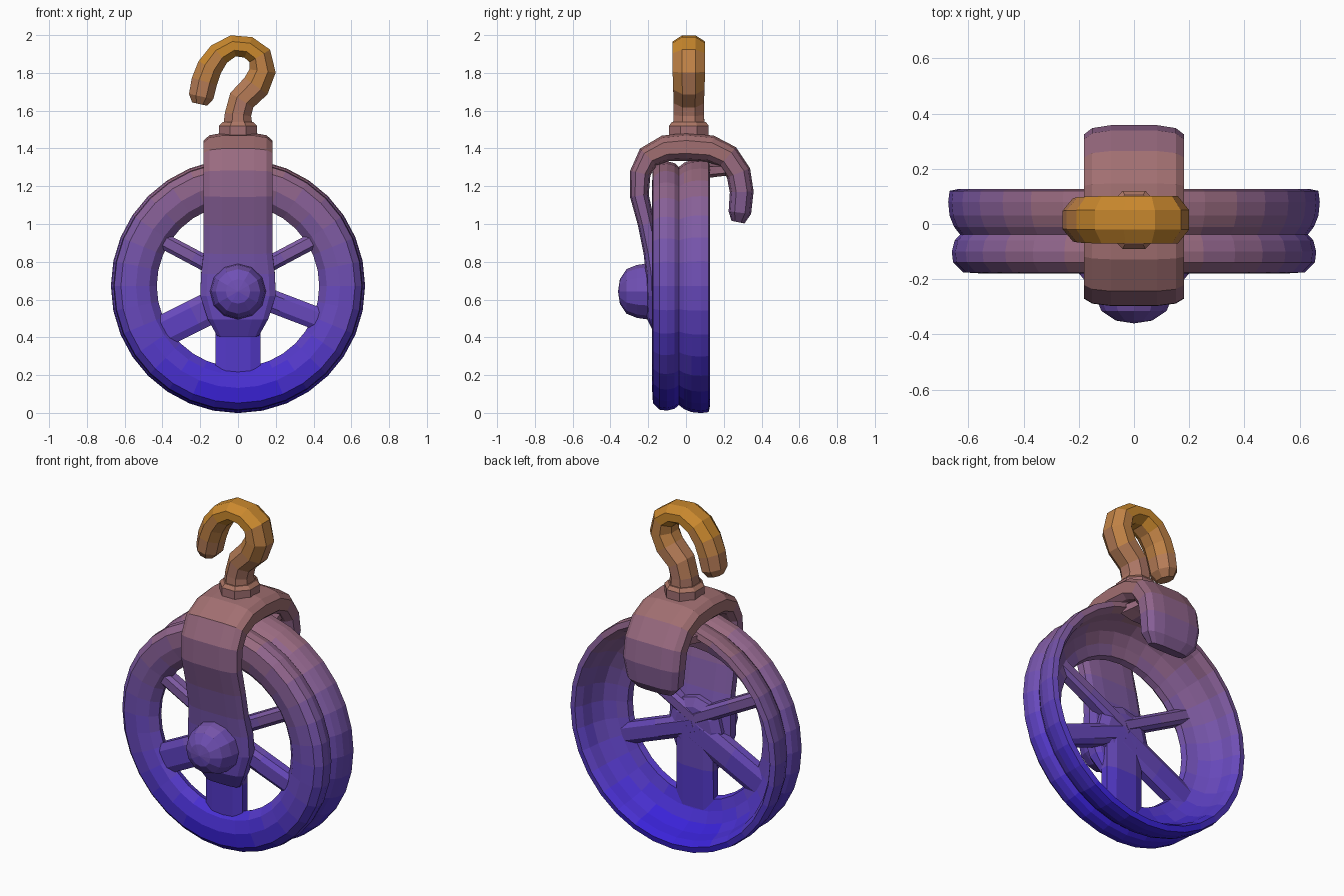
import bpy, bmesh, math
from mathutils import Vector

if "Cube" in bpy.data.objects:
    bpy.data.objects.remove(bpy.data.objects["Cube"])

# Height-banded colours: blue at the base, mauve in the middle, orange on top
STOPS = [(0.0, (0.03, 0.01, 0.70)), (0.9, (0.20, 0.10, 0.38)),
         (1.45, (0.36, 0.16, 0.16)), (2.0, (0.62, 0.26, 0.01))]
BANDS = 16
mats = []
for i in range(BANDS):
    z = (i + 0.5) * 2 / BANDS
    for (z0, a), (z1, b) in zip(STOPS, STOPS[1:]):
        if z0 <= z <= z1:
            c = Vector(a).lerp(Vector(b), (z - z0) / (z1 - z0))
    m = bpy.data.materials.new(f"height_tint_{i}")
    m.diffuse_color = (*c, 1)
    m.use_nodes = True
    m.node_tree.nodes["Principled BSDF"].inputs["Base Color"].default_value = m.diffuse_color
    mats.append(m)


def finish(name, bm):
    bmesh.ops.remove_doubles(bm, verts=bm.verts, dist=1e-4)
    bmesh.ops.recalc_face_normals(bm, faces=bm.faces)
    used = []
    for f in bm.faces:
        k = min(BANDS - 1, max(0, int(f.calc_center_median().z / 2 * BANDS)))
        if k not in used:
            used.append(k)
        f.material_index = used.index(k)
    mesh = bpy.data.meshes.new(name)
    bm.to_mesh(mesh)
    bm.free()
    for k in used:
        mesh.materials.append(mats[k])
    ob = bpy.data.objects.new(name, mesh)
    bpy.context.collection.objects.link(ob)
    return ob


def bridge(bm, a, b):
    n = len(a)
    for i in range(n):
        bm.faces.new((a[i], a[(i + 1) % n], b[(i + 1) % n], b[i]))


def sweep(name, path, plane="xz", offset=0.0, sides=8, power=2.0):
    """Sweep a super-ellipse; path = (u, z, half thickness, half width)."""
    bm = bmesh.new()
    rings = []
    # Scale so the flat sides reach the given half sizes
    grow = math.cos(math.pi / sides) ** (-2 / power)
    for i, (u, z, t, w) in enumerate(path):
        p, q = path[max(i - 1, 0)], path[min(i + 1, len(path) - 1)]
        tan = Vector((q[0] - p[0], q[1] - p[1])).normalized()
        ring = []
        for k in range(sides):
            a = 2 * math.pi * (k + 0.5) / sides
            c, s = math.cos(a), math.sin(a)
            c = math.copysign(abs(c) ** (2 / power), c) * t * grow
            s = math.copysign(abs(s) ** (2 / power), s) * w * grow
            pu, pz = u - tan.y * c, z + tan.x * c
            co = (pu, offset + s, pz) if plane == "xz" else (offset + s, pu, pz)
            ring.append(bm.verts.new(co))
        rings.append(ring)
    for a, b in zip(rings, rings[1:]):
        bridge(bm, a, b)
    bm.faces.new(rings[0])
    bm.faces.new(rings[-1])
    return finish(name, bm)


def lathe(name, profile, cz, sides, closed=False):
    """Revolve (radius, y) points around the horizontal axle at height cz."""
    bm = bmesh.new()
    rings = []
    for r, y in profile:
        if r == 0:
            rings.append([bm.verts.new((0, y, cz))])
            continue
        rings.append([bm.verts.new((r * math.cos(2 * math.pi * k / sides), y,
                                    cz + r * math.sin(2 * math.pi * k / sides)))
                      for k in range(sides)])
    pairs = list(zip(rings, rings[1:])) + ([(rings[-1], rings[0])] if closed else [])
    for a, b in pairs:
        if len(a) == 1 or len(b) == 1:
            tip, ring = (a[0], b) if len(a) == 1 else (b[0], a)
            for i in range(sides):
                bm.faces.new((tip, ring[i], ring[(i + 1) % sides]))
        else:
            bridge(bm, a, b)
    return finish(name, bm)


WZ = 0.672  # wheel centre height

# Grooved rim: rounded front bead, thin flared wall open at the back
lathe("wheel_rim", [(0.43, -0.12), (0.47, -0.16), (0.54, -0.18), (0.62, -0.175),
                    (0.655, -0.14), (0.66, -0.10), (0.65, -0.06), (0.63, -0.038),
                    (0.652, -0.01), (0.668, 0.03), (0.673, 0.08), (0.668, 0.12),
                    (0.635, 0.127), (0.61, 0.09), (0.595, 0.03), (0.56, -0.03),
                    (0.50, -0.065), (0.44, -0.085)], WZ, 32, closed=True)

# Spokes: (tip x, tip z, root z, half width)
spokes = {"upper_right": (0.47, 0.95, 0.70, 0.042),
          "upper_left": (-0.47, 0.95, 0.70, 0.042),
          "lower_right": (0.47, 0.48, 0.66, 0.06),
          "lower_left": (-0.46, 0.40, 0.63, 0.085),
          "bottom": (0.0, 0.18, 0.65, 0.12)}
for label, (x, z, root, h) in spokes.items():
    sweep(f"spoke_{label}", [(0, root, h, 0.045), (x / 2, (root + z) / 2, h, 0.042),
                             (x, z, h, 0.04)], offset=-0.105, power=3)

# Hub and domed axle cap
lathe("hub", [(0, -0.15), (0.17, -0.15), (0.17, -0.09), (0.12, -0.065), (0, -0.06)], 0.65, 12)
lathe("axle_cap", [(0, -0.36), (0.065, -0.35), (0.118, -0.315), (0.14, -0.26),
                   (0.15, -0.19), (0.13, -0.12), (0, -0.12)], 0.643, 12)

# Strap bent over the wheel: long front leg, short hooked back leg
W = 0.182
sweep("strap", [(-0.13, 0.41, 0.03, 0.11), (-0.15, 0.50, 0.055, 0.16),
                (-0.155, 0.62, 0.055, 0.20), (-0.16, 0.74, 0.053, 0.195),
                (-0.18, 0.85, 0.045, W), (-0.21, 1.0, 0.045, W),
                (-0.247, 1.15, 0.05, W), (-0.242, 1.27, 0.055, W),
                (-0.20, 1.355, 0.062, W), (-0.11, 1.40, 0.07, W),
                (0.0, 1.408, 0.074, W), (0.13, 1.398, 0.072, W),
                (0.22, 1.355, 0.068, W), (0.278, 1.27, 0.066, W),
                (0.295, 1.17, 0.063, W), (0.285, 1.06, 0.06, 0.165),
                (0.275, 1.01, 0.035, 0.12)], plane="yz", sides=12, power=3.4)

# Small web between the back of the rim and the strap
sweep("strap_web", [(0.09, 1.28, 0.04, 0.17), (0.16, 1.285, 0.035, 0.15),
                    (0.25, 1.29, 0.03, 0.13)], plane="yz", power=3)

# Collar and hook
sweep("collar", [(0, 1.45, 0.10, 0.105), (0, 1.52, 0.10, 0.105),
                 (0, 1.54, 0.08, 0.09)], offset=0.015)
sweep("hook", [(0, 1.50, 0.08, 0.085), (0.0, 1.58, 0.07, 0.08),
               (0.02, 1.655, 0.072, 0.08), (0.095, 1.73, 0.075, 0.083),
               (0.13, 1.81, 0.07, 0.086), (0.115, 1.89, 0.064, 0.086),
               (0.055, 1.935, 0.058, 0.086), (-0.025, 1.943, 0.057, 0.086),
               (-0.10, 1.90, 0.062, 0.086), (-0.15, 1.83, 0.067, 0.084),
               (-0.178, 1.755, 0.069, 0.082), (-0.195, 1.675, 0.066, 0.078),
               (-0.204, 1.635, 0.04, 0.05)], offset=0.015)
